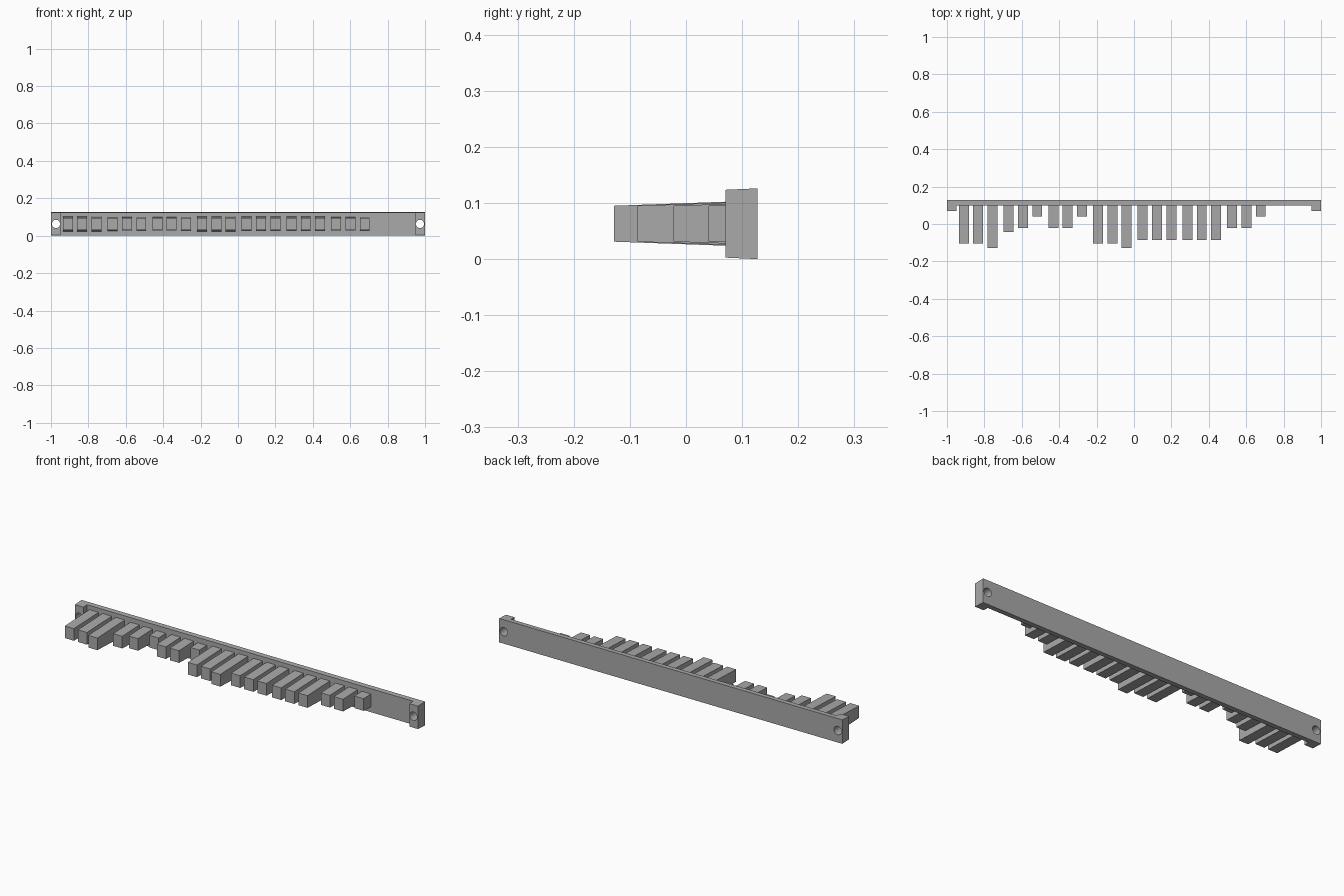
import bpy, bmesh, math
from mathutils import Matrix

cube = bpy.data.objects.get("Cube")
if cube:
    bpy.data.objects.remove(cube, do_unlink=True)

grey = bpy.data.materials.new("neutral grey")
grey.use_nodes = True
grey.diffuse_color = (0.4, 0.4, 0.4, 1)
grey.node_tree.nodes["Principled BSDF"].inputs["Base Color"].default_value = (0.4, 0.4, 0.4, 1)

MID = 0.063     # height of the centre line
BACK = 0.127    # rear face of the bar
FACE = 0.1      # front face of the bar


def make_object(name, bm):
    mesh = bpy.data.meshes.new(name)
    bm.to_mesh(mesh)
    bm.free()
    mesh.materials.append(grey)
    obj = bpy.data.objects.new(name, mesh)
    bpy.context.collection.objects.link(obj)
    return obj


def drafted_block(name, x, width, front, back, half_front, half_back):
    """Box whose height tapers along y."""
    bm = bmesh.new()
    bmesh.ops.create_cube(bm, size=1)
    for v in bm.verts:
        at_front = v.co.y < 0
        half = half_front if at_front else half_back
        v.co = (x + v.co.x * width,
                front if at_front else back,
                MID + math.copysign(half, v.co.z))
    return make_object(name, bm)


def bar_half(y):
    return MID - 0.045 * (BACK - y)


# Mounting bar
bar = drafted_block("mounting_bar", 0, 2, FACE, BACK, bar_half(FACE), bar_half(BACK))

# End lugs, with a screw hole through each lug and the bar
for side, sign in (("left", 1), ("right", -1)):
    lug = drafted_block(side + "_end_lug", sign * 0.975, 0.05, 0.07, FACE,
                        bar_half(0.07), bar_half(FACE))
    bm = bmesh.new()
    bmesh.ops.create_cone(bm, cap_ends=True, segments=24, radius1=0.022,
                          radius2=0.022, depth=0.3,
                          matrix=Matrix.Translation((sign * 0.973, 0.1, MID))
                          @ Matrix.Rotation(math.pi / 2, 4, "X"))
    cutter = make_object(side + "_hole_cutter", bm)
    cutter.hide_render = True
    cutter.hide_set(True)
    cutter.display_type = "WIRE"
    for part in (bar, lug):
        cut = part.modifiers.new(side + "_screw_hole", "BOOLEAN")
        cut.operation = "DIFFERENCE"
        cut.solver = "EXACT"
        cut.object = cutter

# Teeth in groups of three; each entry is the y of a tooth's front end
groups = [
    (-0.105, -0.105, -0.128),
    (-0.044, -0.022, 0.04),
    (-0.022, -0.022, 0.04),
    (-0.105, -0.105, -0.128),
    (-0.086, -0.086, -0.086),
    (-0.086, -0.086, -0.086),
    (-0.022, -0.022, 0.04),
]
for g, fronts in enumerate(groups):
    for t, front in enumerate(fronts):
        x = -0.833 + g * 0.239 + (t - 1) * 0.0765
        drafted_block(f"tooth_{g * 3 + t + 1}", x, 0.053, front, FACE + 0.005,
                      0.032, 0.032 + 0.037 * (FACE - front))
